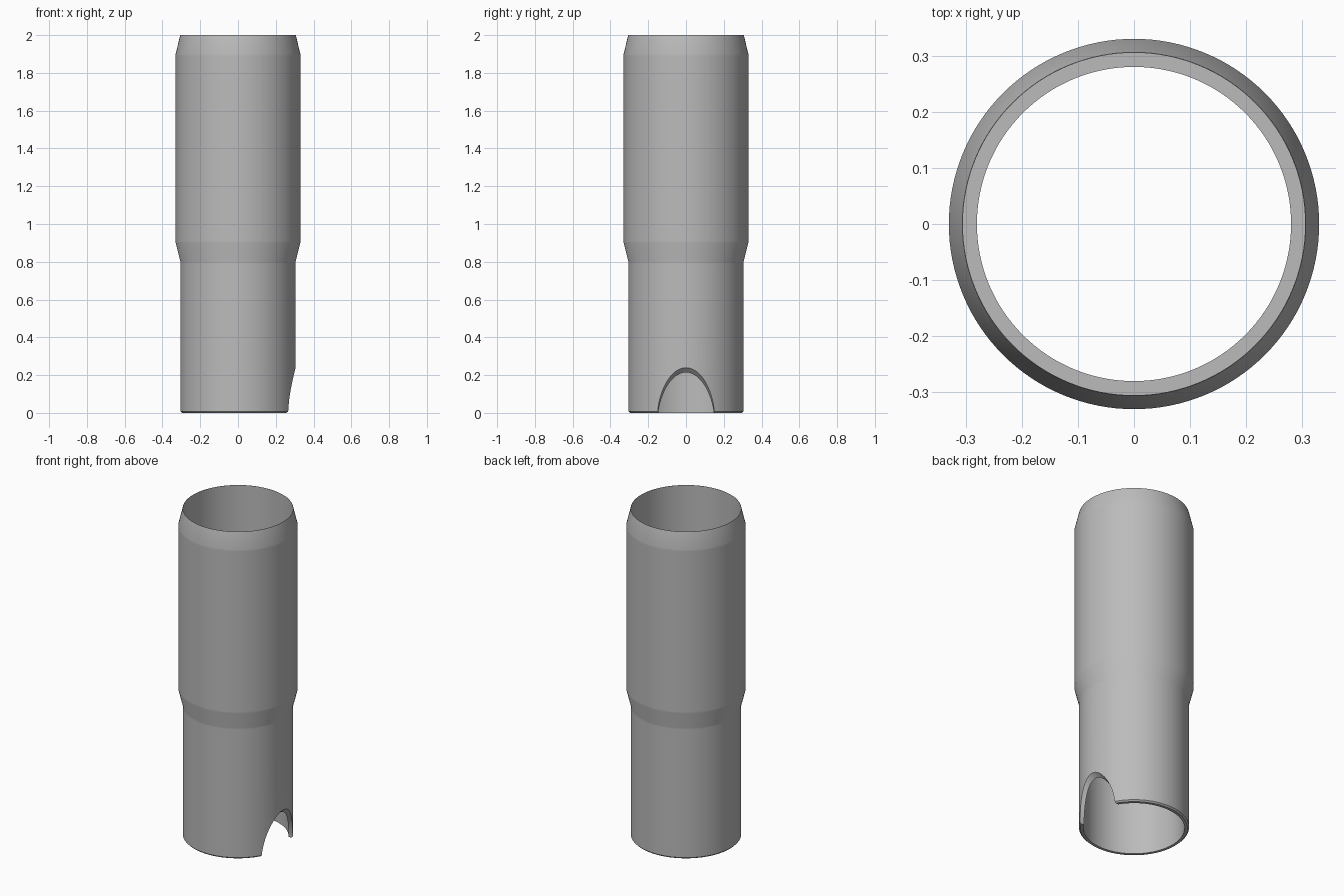
import bpy, bmesh, math
from mathutils import Matrix, Vector

cube = bpy.data.objects.get("Cube")
if cube:
    bpy.data.objects.remove(cube, do_unlink=True)

SEGMENTS = 128

grey = bpy.data.materials.new("plain_grey")
grey.use_nodes = True
colour = (0.5, 0.5, 0.5, 1)
grey.diffuse_color = colour
grey.node_tree.nodes["Principled BSDF"].inputs["Base Color"].default_value = colour


def add_object(name, bm):
    mesh = bpy.data.meshes.new(name)
    bmesh.ops.recalc_face_normals(bm, faces=bm.faces)
    bm.to_mesh(mesh)
    bm.free()
    obj = bpy.data.objects.new(name, mesh)
    bpy.context.collection.objects.link(obj)
    mesh.materials.append(grey)
    return obj


def lathe(name, profile):
    """Spin a closed (radius, height) loop around the z axis."""
    bm = bmesh.new()
    verts = [bm.verts.new((r, 0, z)) for r, z in profile]
    edges = [bm.edges.new((a, b)) for a, b in zip(verts, verts[1:] + verts[:1])]
    bmesh.ops.spin(bm, geom=verts + edges, cent=(0, 0, 0), axis=(0, 0, 1),
                   angle=math.tau, steps=SEGMENTS, use_duplicate=False)
    bmesh.ops.remove_doubles(bm, verts=bm.verts, dist=0.0001)
    return add_object(name, bm)


# Tube: narrow spigot below, wider socket above with a thin lip and inner ledge
tube = lathe("socket_tube", [
    (0.28, 0), (0.297, 0), (0.305, 0.008),          # bottom rim and chamfer
    (0.305, 0.79), (0.305, 0.8),                    # spigot wall
    (0.33, 0.9), (0.33, 0.91), (0.33, 1.89),        # shoulder and socket wall
    (0.33, 1.9), (0.306, 2), (0.305, 2),            # tapered lip
    (0.305, 0.9), (0.28, 0.9),                      # socket bore and ledge
])

# Notch: slanted round cut through the left side of the foot
bm = bmesh.new()
slant = Matrix.Translation(Vector((0.278, 0, 0))) @ Matrix.Rotation(math.pi / 4, 4, 'Y')
bmesh.ops.create_cone(bm, cap_ends=True, segments=96, radius1=0.15, radius2=0.15,
                      depth=1, matrix=slant)
cutter = add_object("notch_cutter", bm)
cutter.hide_render = True

cut = tube.modifiers.new("notch", 'BOOLEAN')
cut.operation = 'DIFFERENCE'
cut.solver = 'EXACT'
cut.object = cutter

bpy.ops.object.select_all(action='DESELECT')
tube.select_set(True)
bpy.context.view_layer.objects.active = tube
bpy.ops.object.modifier_apply(modifier=cut.name)
bpy.data.objects.remove(cutter, do_unlink=True)
bpy.ops.object.shade_smooth_by_angle(angle=math.radians(30))
